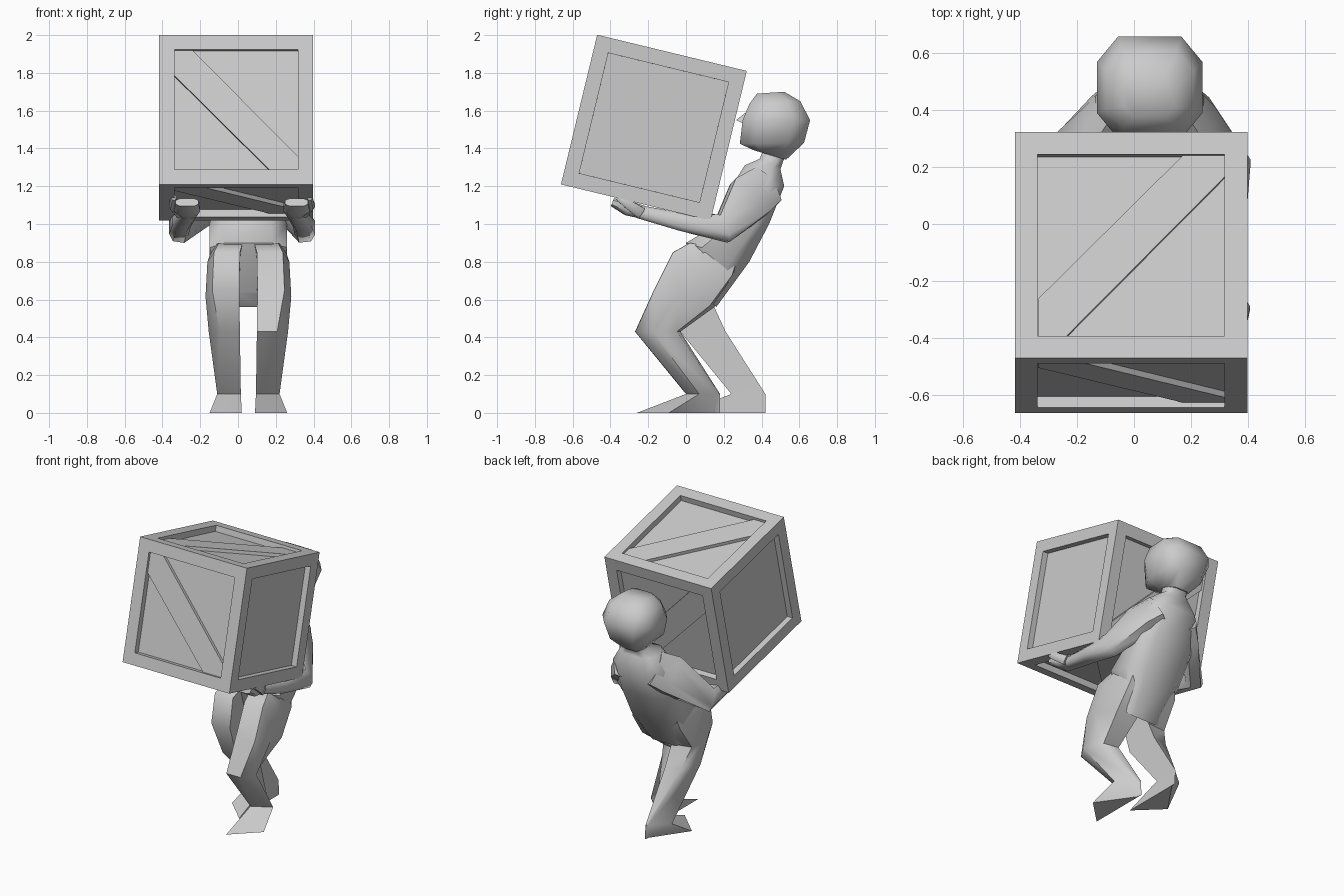
import bpy, bmesh, math
from mathutils import Vector, Matrix

if "Cube" in bpy.data.objects:
    bpy.data.objects.remove(bpy.data.objects["Cube"])

# octagon used for most body cross-sections: (across, front-to-back)
SECTION = [(-1, -.5), (-.6, -1), (.6, -1), (1, -.5), (1, .5), (.6, 1), (-.6, 1), (-1, .5)]
MID = 0.055  # body centre line


def finish(name, bm, smooth=True):
    bmesh.ops.recalc_face_normals(bm, faces=bm.faces)
    me = bpy.data.meshes.new(name)
    bm.to_mesh(me)
    bm.free()
    ob = bpy.data.objects.new(name, me)
    bpy.context.collection.objects.link(ob)
    if smooth:
        bpy.ops.object.select_all(action='DESELECT')
        ob.select_set(True)
        bpy.context.view_layer.objects.active = ob
        bpy.ops.object.shade_smooth_by_angle(angle=math.radians(55))
    return ob


def skin(name, rings):
    bm = bmesh.new()
    loops = [[bm.verts.new(p) for p in r] for r in rings]
    n = len(loops[0])
    for a, b in zip(loops, loops[1:]):
        for i in range(n):
            bm.faces.new((a[i], a[(i + 1) % n], b[(i + 1) % n], b[i]))
    bm.faces.new(loops[0])
    bm.faces.new(loops[-1])
    return finish(name, bm)


def ring(cx, hw, f, b, section=SECTION):
    """Cross-section from centre x, half width, front (y, z) and back (y, z)."""
    f, b = Vector((cx, *f)), Vector((cx, *b))
    c, h = (f + b) / 2, (b - f) / 2
    return [c + Vector((u * hw, 0, 0)) + h * v for u, v in section]


def tube(name, path):
    """Each path point: centre, half width, half thickness."""
    pts = [Vector(p[0]) for p in path]
    rings = []
    for i, (c, a, b) in enumerate(path):
        t = (pts[min(i + 1, len(pts) - 1)] - pts[max(i - 1, 0)]).normalized()
        side = Vector((1, 0, 0))
        side = (side - t * side.dot(t)).normalized()
        up = t.cross(side)
        rings.append([pts[i] + side * (u * a) + up * (v * b) for u, v in SECTION])
    return skin(name, rings)


# crate: framed cube with sunken panels, tilted backwards
S, FRAME, DEPTH = 0.815, 0.08, 0.04
tilt = Matrix.Translation((-0.01, -0.17, 1.51)) @ Matrix.Rotation(math.radians(-13.6), 4, 'X')
bm = bmesh.new()
bmesh.ops.create_cube(bm, size=S)
panels = bm.faces[:]
bmesh.ops.inset_individual(bm, faces=panels, thickness=FRAME, use_even_offset=True)
bmesh.ops.inset_individual(bm, faces=panels, thickness=0.0001, depth=-DEPTH)
finish("crate", bm, False).matrix_world = tilt

# diagonal boards on front, back, top and bottom
BOARD = [(-.23, .327), (.327, -.25), (.327, -.327), (.18, -.327), (-.327, .19), (-.327, .327)]
faces = {"front": lambda u, v, h: (u, -h, v), "back": lambda u, v, h: (u, h, v),
         "top": lambda u, v, h: (u, -v, h), "bottom": lambda u, v, h: (u, -v, -h)}
for key, place in faces.items():
    bm = bmesh.new()
    lo, hi = ([bm.verts.new(place(u, v, S / 2 - d)) for u, v in BOARD] for d in (DEPTH + .005, .018))
    bm.faces.new(lo)
    bm.faces.new(hi)
    for i in range(6):
        j = (i + 1) % 6
        bm.faces.new((lo[i], lo[j], hi[j], hi[i]))
    finish("crate_board_" + key, bm, False).matrix_world = tilt

# torso and neck
skin("torso", [ring(MID, *r) for r in (
    (.14, (.09, .64), (.16, .56)),
    (.205, (.0, .90), (.335, .80)),
    (.205, (.17, 1.0), (.44, 1.0)),
    (.19, (.23, 1.18), (.52, 1.20)),
    (.13, (.31, 1.31), (.50, 1.29)),
    (.075, (.39, 1.345), (.51, 1.32)),
    (.075, (.42, 1.42), (.54, 1.40)))])

# head
skin("head", [ring(MID, *r) for r in (
    (.08, (.36, 1.39), (.53, 1.34)),
    (.145, (.285, 1.425), (.625, 1.43)),
    (.185, (.30, 1.55), (.657, 1.55)),
    (.155, (.335, 1.635), (.605, 1.65)),
    (.09, (.376, 1.69), (.52, 1.70)))])

# nose
bm = bmesh.new()
tip = bm.verts.new((MID, .265, 1.55))
base = [bm.verts.new(p) for p in ((MID, .34, 1.61), (MID - .04, .33, 1.52), (MID + .04, .33, 1.52))]
bm.faces.new(base)
for i in range(3):
    bm.faces.new((base[i], base[(i + 1) % 3], tip))
finish("nose", bm, False)

# legs with wedge feet: flat inside, ridged outside; the left one is stepped back
for side, s, step in (("right", 1, 0), ("left", -1, .24)):
    rings = []
    # inner and outer distance from centre, front, back, boxiness, share of the step
    for inn, out, f, b, q, k in (
            (.03, .19, (.02, .90), (.30, .84), .6, 0),
            (.045, .217, (-.07, .85), (.27, .72), .6, 0),
            (.048, .227, (-.17, .65), (.15, .56), .6, .3),
            (.045, .210, (-.27, .43), (-.03, .43), .3, 1),
            (.040, .165, (.0, .10), (.18, .10), -.8, 1),
            (.035, .205, (-.26, 0), (.18, 0), -.95, 1)):
        section = [(-s, -1), (s * q, -1 + (1 - q) * .02), (s, -.23), (s * q, .85), (-s, 1)]
        d = step * k
        rings.append(ring(MID + s * (inn + out) / 2, (out - inn) / 2,
                          (f[0] + d, f[1]), (b[0] + (d if k == 1 else 0), b[1]), section))
    skin(side + "_leg", rings)

# arms reaching under the crate
for side, s in (("right", 1), ("left", -1)):
    p = lambda d, y, z: (.02 + s * d + (.035 if d < .2 else 0), y, z)
    tube(side + "_arm", [
        (p(.10, .42, 1.20), .07, .11),
        (p(.175, .34, 1.14), .065, .125),
        (p(.335, .20, .975), .055, .075),
        (p(.32, -.02, 1.01), .05, .048),
        (p(.28, -.25, 1.065), .045, .035)])
    tube(side + "_hand", [
        (p(.28, -.22, 1.06), .045, .035),
        (p(.29, -.31, 1.085), .07, .04),
        (p(.29, -.39, 1.115), .06, .022)])
    tube(side + "_thumb", [
        (p(.33, -.24, 1.06), .022, .03),
        (p(.365, -.30, 1.10), .022, .025),
        (p(.36, -.36, 1.14), .012, .015)])
